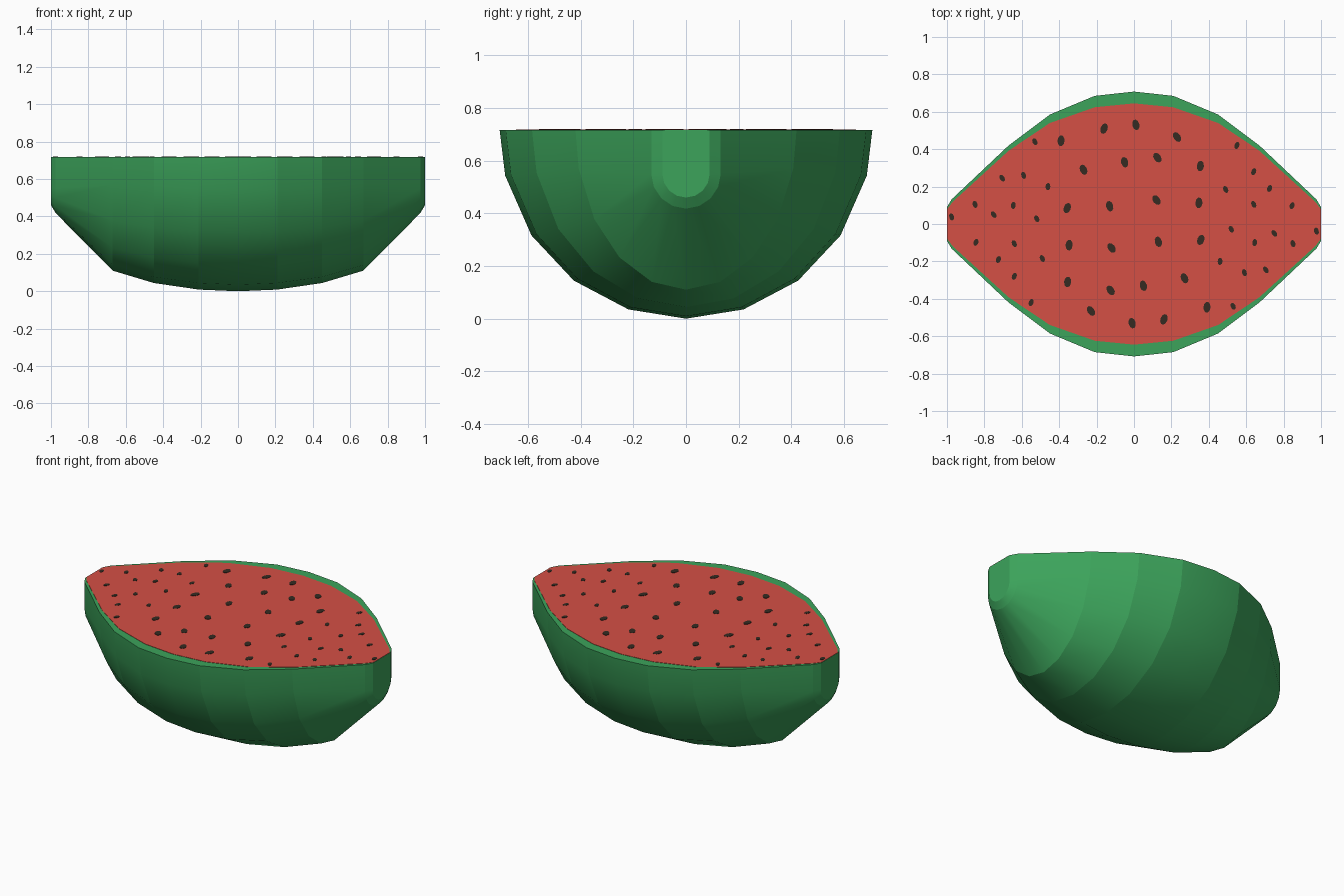
import bpy, bmesh, math

if "Cube" in bpy.data.objects:
    bpy.data.objects.remove(bpy.data.objects["Cube"])

TOP = 0.717


def material(name, rgb):
    m = bpy.data.materials.new(name)
    m.diffuse_color = (*rgb, 1)
    m.use_nodes = True
    m.node_tree.nodes["Principled BSDF"].inputs["Base Color"].default_value = m.diffuse_color
    return m


GREEN = material("rind green", (0.045, 0.37, 0.105))
RED = material("flesh red", (0.66, 0.080, 0.060))
DARK = material("seed brown", (0.035, 0.024, 0.016))


def finish(bm, name, mat):
    bmesh.ops.recalc_face_normals(bm, faces=bm.faces[:])
    me = bpy.data.meshes.new(name)
    bm.to_mesh(me)
    bm.free()
    me.materials.append(mat)
    ob = bpy.data.objects.new(name, me)
    bpy.context.collection.objects.link(ob)
    return ob


def bowl_section(half_width, depth):
    """Lower half of an ellipse, from +y rim to -y rim."""
    angles = [0, 14, 34, 53, 72, 90, 108, 127, 146, 166, 180]
    return [(half_width * math.cos(math.radians(a)),
             TOP - depth * math.sin(math.radians(a))) for a in angles]


def tip_section(r):
    """Straight sides with a round bottom, used at the two tips."""
    arc = [(r * math.cos(math.radians(a)), 0.55 - r * math.sin(math.radians(a)))
           for a in (0, 22.5, 45, 67.5, 90, 112.5, 135, 157.5, 180)]
    return [(r, TOP)] + arc + [(-r, TOP)]


# rind: sections lofted along x, mirrored about the middle
half = [(0.21, bowl_section(0.685, 0.708)), (0.45, bowl_section(0.585, 0.673)),
        (0.67, bowl_section(0.42, 0.607)), (0.975, tip_section(0.132)),
        (1.0, tip_section(0.09))]
stations = ([(-x, s) for x, s in reversed(half)]
            + [(0, bowl_section(0.708, 0.717))] + half)
bm = bmesh.new()
rings = [[bm.verts.new((x, y, z)) for y, z in s] for x, s in stations]
for a, b in zip(rings, rings[1:]):
    for i in range(len(a) - 1):
        bm.faces.new((a[i], a[i + 1], b[i + 1], b[i])).smooth = True
for i, r in enumerate(rings):          # crisp bands between sections
    if stations[i][0] != 0:
        for u, v in zip(r, r[1:]):
            bm.edges.get((u, v)).smooth = False
bm.faces.new(rings[0])
bm.faces.new(rings[-1])
bm.faces.new([r[0] for r in rings] + [r[-1] for r in reversed(rings)])
for f in bm.faces:
    if not f.smooth:
        for e in f.edges:
            e.smooth = False
finish(bm, "rind", GREEN)


def plate(bm, outline, z0, z1):
    """Thin flat plate from a closed outline."""
    lo = [bm.verts.new((x, y, z0)) for x, y in outline]
    hi = [bm.verts.new((x, y, z1)) for x, y in outline]
    n = len(outline)
    bm.faces.new(hi)
    bm.faces.new(lo[::-1])
    for i in range(n):
        j = (i + 1) % n
        bm.faces.new((lo[i], lo[j], hi[j], hi[i]))


# flesh: thin plate on the cut face
quarter = [(0, 0.645), (0.21, 0.624), (0.45, 0.54), (0.67, 0.392),
           (0.97, 0.118), (0.999, 0.08)]
upper = [(-x, y) for x, y in reversed(quarter)] + quarter[1:]
outline = upper + [(x, -y) for x, y in reversed(upper)]
bm = bmesh.new()
plate(bm, outline, TOP - 0.002, TOP + 0.002)
finish(bm, "flesh", RED)

# seeds: one half listed, repeated by a half turn
seeds = [(-.16, .51), (.01, .53), (.23, .465), (-.39, .445), (-.53, .44), (.55, .42),
         (-.05, .33), (.125, .355), (.355, .31), (-.27, .29), (.64, .28), (-.59, .26),
         (-.705, .245), (-.46, .2), (.49, .185), (.725, .19), (-.85, .105),
         (-.75, .05), (-.645, .1), (-.52, .028), (-.357, .085), (-.13, .095),
         (.12, .128), (.347, .113), (.64, .105), (.845, .098), (-.975, .038)]
bm = bmesh.new()
for k, (sx, sy) in enumerate(seeds):
    size = 1.0 if abs(sx) < 0.4 else 0.68
    tilt = math.radians((-20, 15, 35, -5, 25)[k % 5])
    for sign in (1, -1):
        pts = []
        for i in range(10):
            t = math.tau * i / 10
            px, py = 0.019 * size * math.cos(t), 0.029 * size * math.sin(t)
            pts.append((sign * (sx + px * math.cos(tilt) - py * math.sin(tilt)),
                        sign * (sy + px * math.sin(tilt) + py * math.cos(tilt))))
        plate(bm, pts, TOP, TOP + 0.004)
finish(bm, "seeds", DARK)
